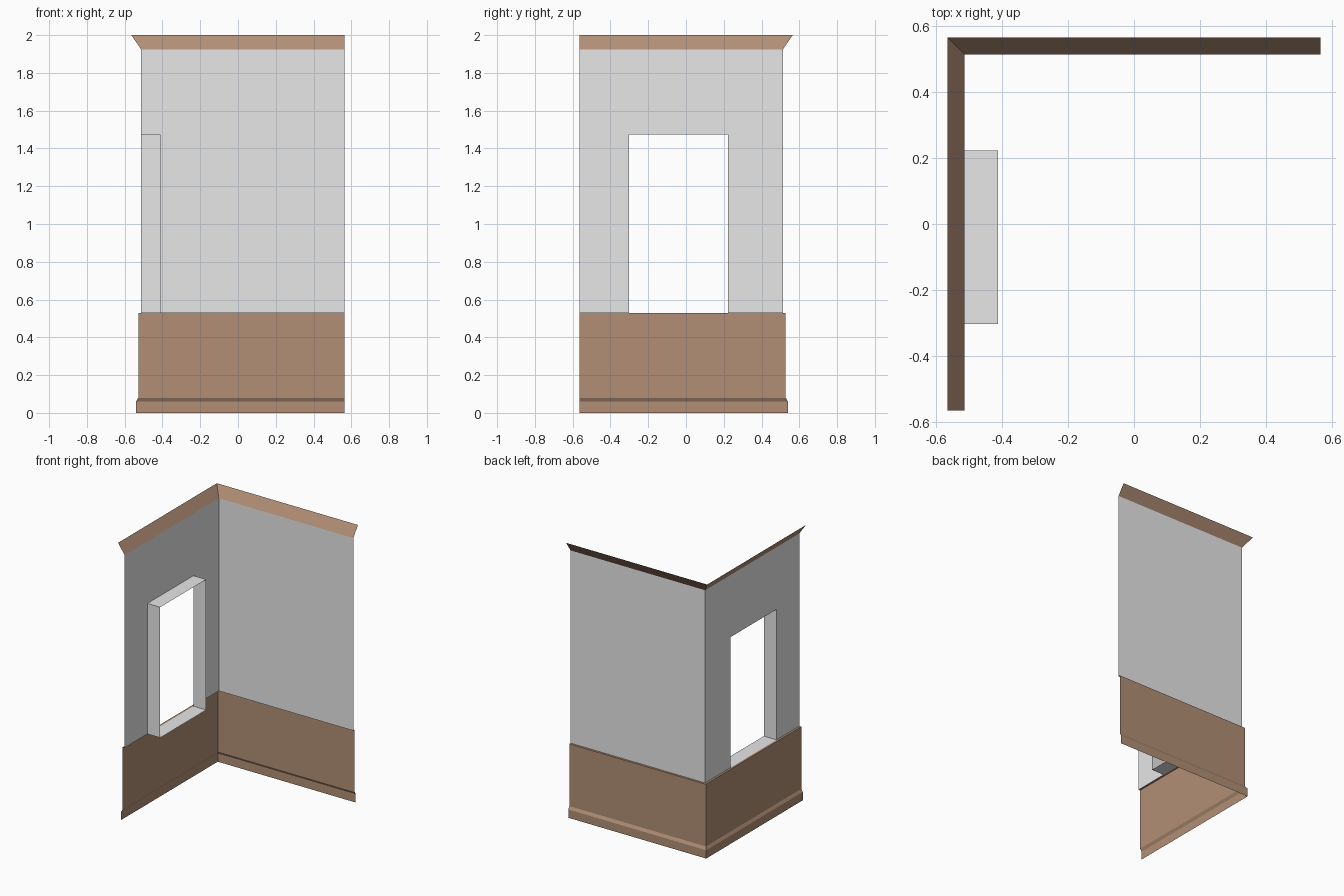
import bpy, bmesh

if "Cube" in bpy.data.objects:
    bpy.data.objects.remove(bpy.data.objects["Cube"])

END = 0.565                      # free ends of both walls
WALL = 0.513                     # distance of wall planes from the centre
Z_RAIL, Z_CROWN = 0.53, 1.925
Y0, Y1, Z_HEAD = -0.303, 0.223, 1.475   # window opening
X_IN = -0.411                    # inner edge of the window reveal


def material(name, rgb):
    m = bpy.data.materials.new(name)
    m.diffuse_color = (*rgb, 1)
    m.use_nodes = True
    m.node_tree.nodes["Principled BSDF"].inputs["Base Color"].default_value = m.diffuse_color
    return m


plaster = material("plaster_grey", (0.8, 0.8, 0.8))
wood = material("brown_wood", (0.445, 0.275, 0.182))


def make(name, quads, mat):
    """Build a sheet object from a list of quads."""
    bm = bmesh.new()
    for q in quads:
        bm.faces.new([bm.verts.new(p) for p in q])
    bmesh.ops.remove_doubles(bm, verts=bm.verts[:], dist=1e-5)
    me = bpy.data.meshes.new(name)
    bm.to_mesh(me)
    bm.free()
    me.materials.append(mat)
    ob = bpy.data.objects.new(name, me)
    bpy.context.collection.objects.link(ob)
    return ob


def path(d, z):
    """Mitred L-shaped line at offset d and height z."""
    return [(-d, -END, z), (-d, d, z), (END, d, z)]


def sweep(profile):
    """Sweep an (offset, height) profile round the corner, facing outwards."""
    quads = []
    for lo, hi in zip(profile, profile[1:]):
        a, b = path(*lo), path(*hi)
        for i in range(2):
            quads.append((a[i], b[i], b[i + 1], a[i + 1]))
    return quads


# Wooden trim: skirting, panelling with its ledge, and flared cornice
make("skirting_board", sweep([(0.54, 0), (0.54, 0.06), (0.528, 0.08)]), wood)
make("lower_panelling", sweep([(0.528, 0.08), (0.528, Z_RAIL), (WALL, Z_RAIL)]), wood)
make("cornice", sweep([(WALL, Z_CROWN), (END, 2.0)]), wood)

# Plain back wall
make("back_wall", [sweep([(WALL, Z_RAIL), (WALL, Z_CROWN)])[1]], plaster)


# Side wall, split around the window opening
def panel(y0, y1, z0, z1):
    return [(-WALL, y0, z0), (-WALL, y0, z1), (-WALL, y1, z1), (-WALL, y1, z0)]


ys = [-END, Y0, Y1, WALL]
side = [panel(a, b, Z_HEAD, Z_CROWN) for a, b in zip(ys, ys[1:])]
side += [panel(ys[0], ys[1], Z_RAIL, Z_HEAD), panel(ys[2], ys[3], Z_RAIL, Z_HEAD)]
make("side_wall", side, plaster)

# Window reveal running inwards from the opening
loop = [(Y0, Z_RAIL), (Y0, Z_HEAD), (Y1, Z_HEAD), (Y1, Z_RAIL)]
reveal = []
for (ya, za), (yb, zb) in zip(loop, loop[1:] + loop[:1]):
    reveal.append([(-WALL, ya, za), (X_IN, ya, za), (X_IN, yb, zb), (-WALL, yb, zb)][::-1])
make("window_reveal", reveal, plaster)
